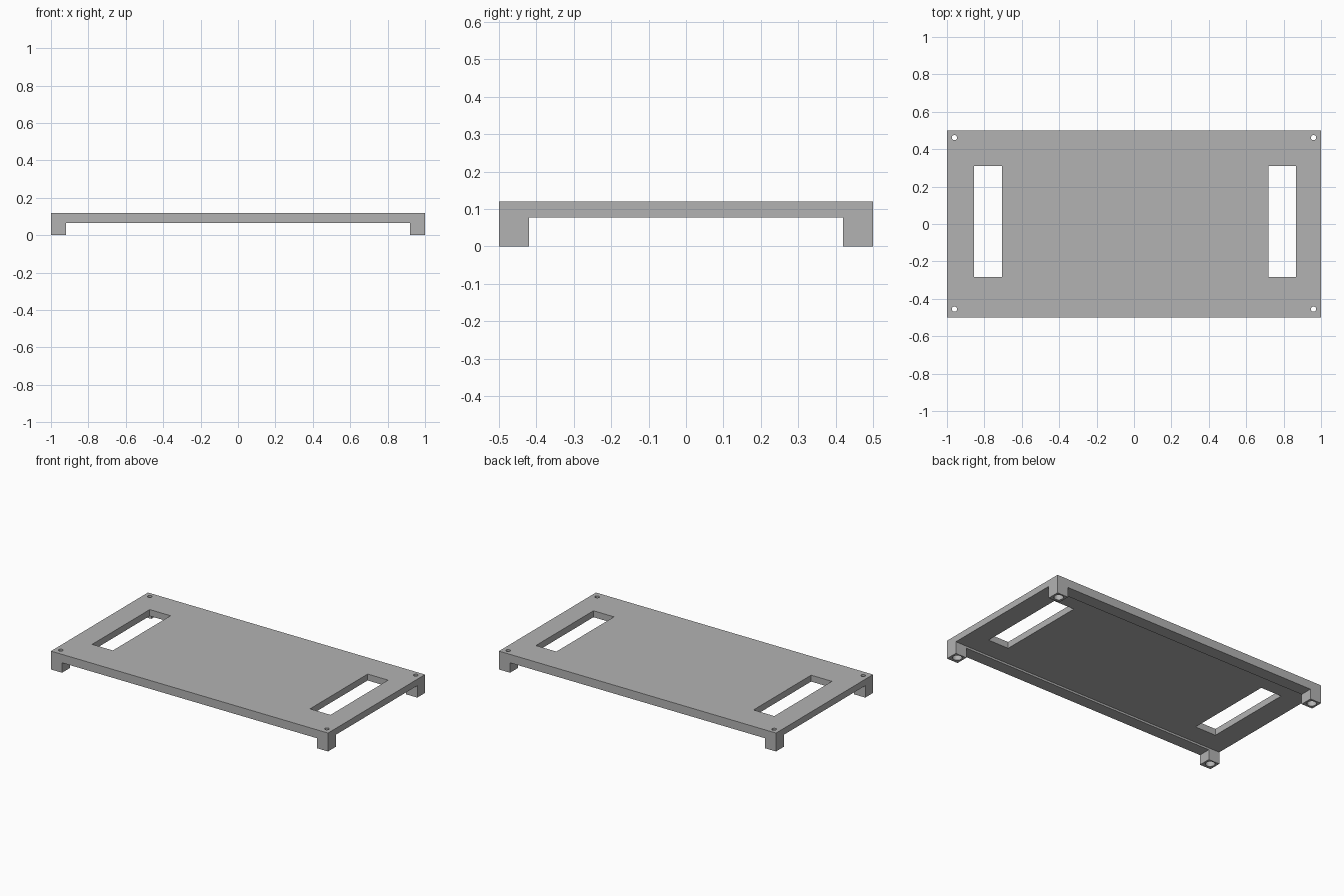
import bpy

# Remove the default cube
cube = bpy.data.objects.get("Cube")
if cube:
    bpy.data.objects.remove(cube)

# Single plain grey
grey = bpy.data.materials.new("plain grey")
grey.use_nodes = True
colour = (0.45, 0.45, 0.45, 1)
grey.diffuse_color = colour
grey.node_tree.nodes["Principled BSDF"].inputs["Base Color"].default_value = colour

TOP, PLATE_Z, RAIL_Z, LEG = 0.12, 0.078, 0.065, 0.08


def box(name, lo, hi):
    bpy.ops.mesh.primitive_cube_add(
        size=1, location=[(a + b) / 2 for a, b in zip(lo, hi)])
    ob = bpy.context.object
    ob.name = name
    ob.scale = [b - a for a, b in zip(lo, hi)]
    bpy.ops.object.transform_apply(location=True, rotation=False, scale=True)
    ob.data.materials.append(grey)
    return ob


def cylinder(name, x, y, radius, z0, z1):
    bpy.ops.mesh.primitive_cylinder_add(
        vertices=32, radius=radius, depth=z1 - z0, location=(x, y, (z0 + z1) / 2))
    ob = bpy.context.object
    ob.name = name
    ob.data.materials.append(grey)
    return ob


def combine(target, tool, operation):
    mod = target.modifiers.new(tool.name, "BOOLEAN")
    mod.operation, mod.solver, mod.object = operation, "EXACT", tool
    bpy.context.view_layer.objects.active = target
    bpy.ops.object.modifier_apply(modifier=mod.name)
    bpy.data.objects.remove(tool)


# Flat tray plate
tray = box("tray", (-1, -0.5, PLATE_Z), (1, 0.5, TOP))

# Shallow rails along the long sides, and corner legs
for s in (-1, 1):
    ys = sorted((s * 0.5, s * (0.5 - LEG)))
    combine(tray, box("rail", (-1, ys[0], RAIL_Z), (1, ys[1], TOP)), "UNION")
    for t in (-1, 1):
        xs = sorted((t, t * (1 - LEG)))
        combine(tray, box("leg", (xs[0], ys[0], 0), (xs[1], ys[1], TOP)), "UNION")

# Handle slots
for x0, x1 in ((-0.855, -0.705), (0.718, 0.866)):
    combine(tray, box("slot", (x0, -0.283, -0.1), (x1, 0.311, 0.3)), "DIFFERENCE")

# Screw holes with wider sockets under the legs
for x in (-0.96, 0.96):
    for y in (-0.455, 0.462):
        combine(tray, cylinder("screw_hole", x, y, 0.014, -0.1, 0.3), "DIFFERENCE")
        combine(tray, cylinder("socket", x, y, 0.028, -0.1, 0.08), "DIFFERENCE")
